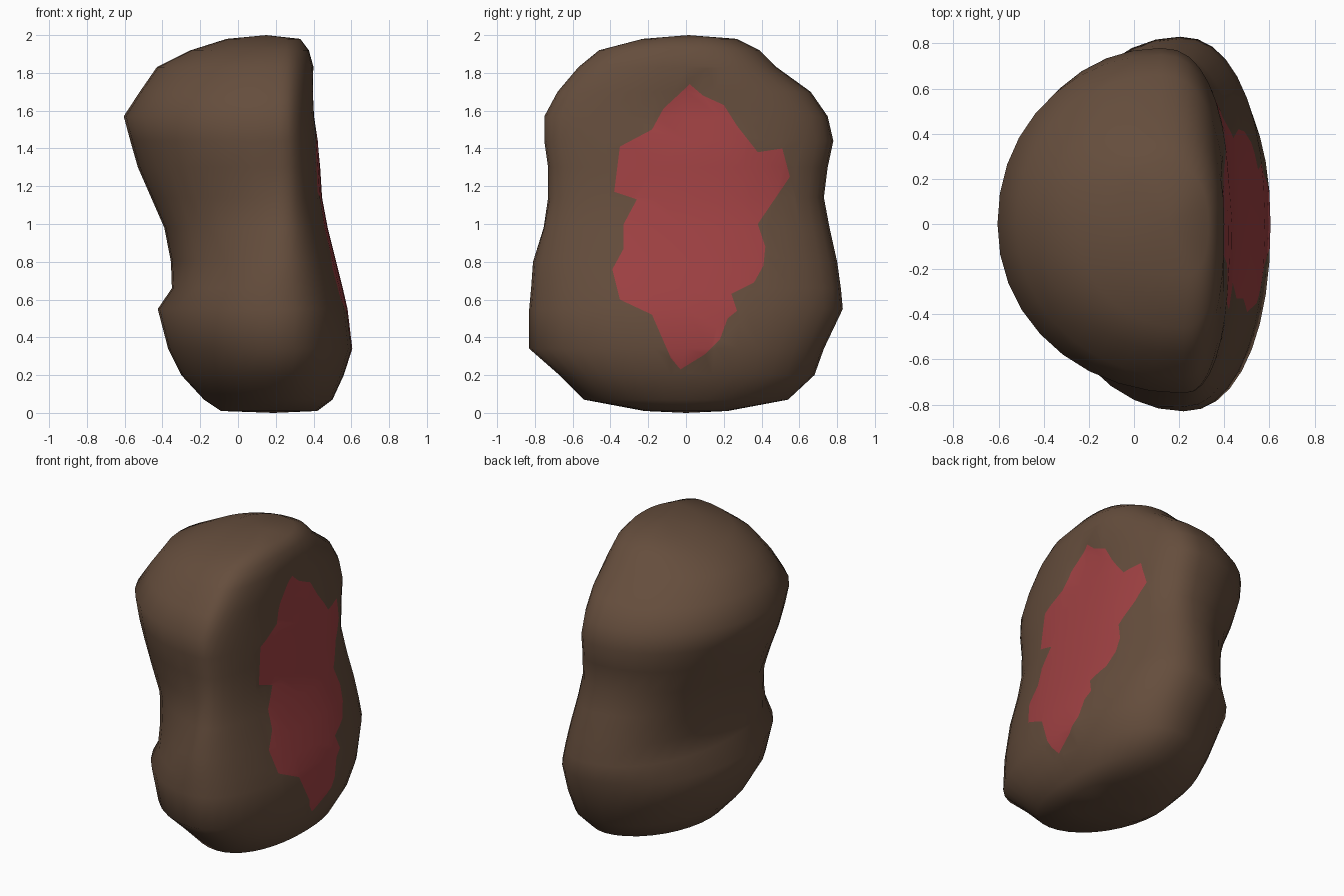
import bpy
import bmesh
import math
from mathutils import Vector

SEGMENTS = 36


def make_material(name, colour):
    material = bpy.data.materials.new(name)
    material.use_nodes = True
    material.diffuse_color = colour
    shader = material.node_tree.nodes["Principled BSDF"]
    shader.inputs["Base Color"].default_value = colour
    shader.inputs["Roughness"].default_value = 0.9
    return material


def signed_power(value, exponent):
    return math.copysign(abs(value) ** exponent, value)


def blend(start, end, amount):
    return start + (end - start) * amount


def ring_points(height, left, right, front, back):
    """Rounded D outline: full curve on the -x side, flatter on the +x side."""
    rise = min(1, max(0, height - 0.4))
    points = []
    for step in range(SEGMENTS):
        angle = math.tau * step / SEGMENTS
        cosine, sine = math.cos(angle), math.sin(angle)
        # The back of the upper half bulges further towards -x
        axis = 0.22 if sine < 0 else blend(0.22, 0.12, rise)
        if cosine > 0:
            fullness, reach_x = blend(2.2, 2.4, rise), right - axis
        else:
            fullness, reach_x = blend(1.9, 2.05, min(1, rise * 4)), axis - left
        reach_y = back if sine > 0 else -front
        x = axis + reach_x * signed_power(cosine, 2 / fullness)
        y = reach_y * signed_power(sine, 2 / fullness)
        points.append(Vector((x, y, height)))
    return points


def inside(outline, y, z):
    """Even-odd test for a point against the patch outline."""
    result = False
    for (ya, za), (yb, zb) in zip(outline, outline[1:] + outline[:1]):
        if (za > z) != (zb > z) and y < blend(ya, yb, (z - za) / (zb - za)):
            result = not result
    return result


def loft(mesh, sections):
    """Skin the rings with quads and close both ends with shallow fans."""
    rings = [[mesh.verts.new(p) for p in ring_points(*s)] for s in sections]
    for lower, upper in zip(rings, rings[1:]):
        for i in range(SEGMENTS):
            j = (i + 1) % SEGMENTS
            mesh.faces.new((lower[i], lower[j], upper[j], upper[i]))
    for ring, height in ((rings[0], 0), (rings[-1], 2)):
        centre = sum((v.co for v in ring), Vector()) / SEGMENTS
        centre.z = height
        tip = mesh.verts.new(centre)
        for i in range(SEGMENTS):
            mesh.faces.new((ring[i], ring[(i + 1) % SEGMENTS], tip))
    bmesh.ops.recalc_face_normals(mesh, faces=mesh.faces)


def push(mesh, centre, radius, offset):
    """Softly move the surface near a point to form a dent or a bump."""
    for vert in mesh.verts:
        distance = (vert.co - Vector(centre)).length / radius
        if distance < 1:
            vert.co += Vector(offset) * (1 - distance * distance)


def cut_patch(mesh, outline):
    """Cut the outline into the +x side and colour the faces within it."""
    mesh.normal_update()
    for a, b in zip(outline, outline[1:] + outline[:1]):
        low_y, high_y = sorted((a[0], b[0]))
        low_z, high_z = sorted((a[1], b[1]))
        faces = []
        for face in mesh.faces:
            ys = [v.co.y for v in face.verts]
            zs = [v.co.z for v in face.verts]
            if (face.normal.x > 0.2 and max(ys) >= low_y and min(ys) <= high_y
                    and max(zs) >= low_z and min(zs) <= high_z):
                faces.append(face)
        edges = {e for f in faces for e in f.edges}
        verts = {v for f in faces for v in f.verts}
        bmesh.ops.bisect_plane(
            mesh, geom=faces + list(edges) + list(verts), dist=0.0001,
            plane_co=(0, a[0], a[1]),
            plane_no=(0, b[1] - a[1], a[0] - b[0]))
        mesh.normal_update()
    for face in mesh.faces:
        centre = face.calc_center_median()
        if face.normal.x > 0.2 and inside(outline, centre.y, centre.z):
            face.material_index = 1


# Body rings: height, -x reach, +x reach, front reach, back reach
SECTIONS = [
    (0.01, -0.09, 0.42, -0.22, 0.22),
    (0.07, -0.18, 0.5, -0.54, 0.54),
    (0.2, -0.3, 0.56, -0.67, 0.68),
    (0.34, -0.37, 0.605, -0.83, 0.73),
    (0.55, -0.425, 0.58, -0.83, 0.83),
    (0.66, -0.35, 0.555, -0.82, 0.82),
    (0.8, -0.355, 0.52, -0.81, 0.8),
    (0.98, -0.39, 0.475, -0.76, 0.76),
    (1.14, -0.46, 0.445, -0.73, 0.73),
    (1.3, -0.53, 0.435, -0.73, 0.75),
    (1.44, -0.57, 0.425, -0.75, 0.78),
    (1.57, -0.605, 0.41, -0.75, 0.75),
    (1.7, -0.52, 0.405, -0.68, 0.66),
    (1.83, -0.43, 0.4, -0.57, 0.48),
    (1.92, -0.25, 0.375, -0.46, 0.39),
    (1.98, -0.06, 0.33, -0.23, 0.27),
]

# Red patch outline on the +x side, as (y, z)
PATCH = [
    (0.02, 1.74), (0.09, 1.68), (0.2, 1.63), (0.27, 1.52), (0.38, 1.38),
    (0.51, 1.4), (0.55, 1.25), (0.38, 1), (0.42, 0.88), (0.41, 0.78),
    (0.36, 0.69), (0.24, 0.63), (0.27, 0.54), (0.22, 0.5), (0.18, 0.39),
    (0.1, 0.31), (-0.03, 0.23), (-0.08, 0.29), (-0.18, 0.52),
    (-0.35, 0.6), (-0.39, 0.76), (-0.33, 0.87), (-0.33, 1), (-0.26, 1.13),
    (-0.38, 1.17), (-0.35, 1.41), (-0.18, 1.5), (-0.12, 1.61),
]

if "Cube" in bpy.data.objects:
    bpy.data.objects.remove(bpy.data.objects["Cube"], do_unlink=True)

mesh = bmesh.new()
loft(mesh, SECTIONS)
push(mesh, (0.4, 0, 1.62), 0.2, (-0.03, 0, 0))       # dent above the patch
push(mesh, (-0.1, -0.7, 0.95), 0.35, (0, 0.05, 0))   # front waist hollow
cut_patch(mesh, PATCH)
for face in mesh.faces:
    face.smooth = True

data = bpy.data.meshes.new("lumpy_body")
mesh.to_mesh(data)
mesh.free()
data.materials.append(make_material("brown hide", (0.13, 0.075, 0.046, 1)))
data.materials.append(make_material("raw red", (0.35, 0.053, 0.056, 1)))
body = bpy.data.objects.new("lumpy_body", data)
bpy.context.collection.objects.link(body)
